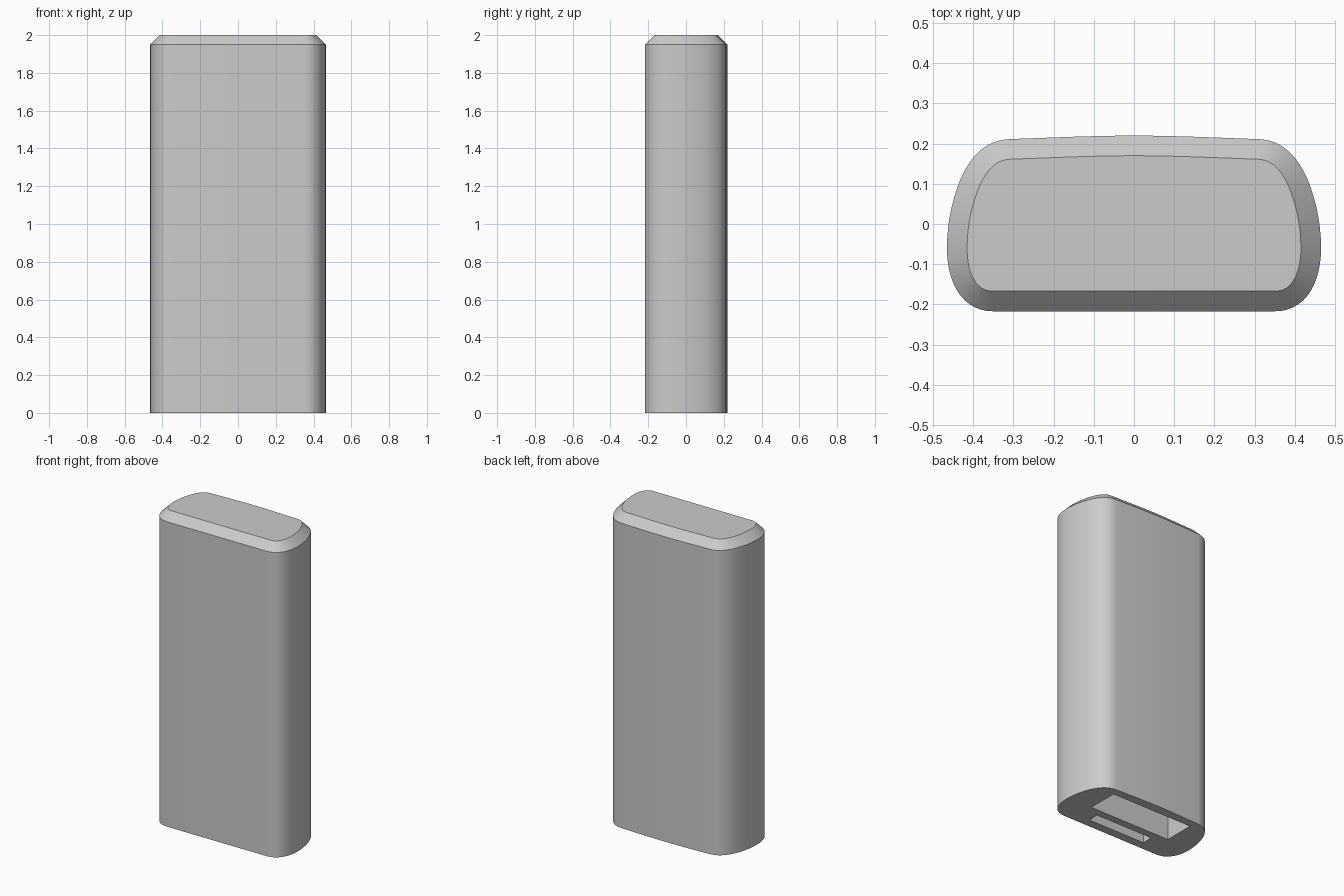
import bpy, bmesh
from mathutils import Vector
from mathutils.geometry import interpolate_bezier

if "Cube" in bpy.data.objects:
    bpy.data.objects.remove(bpy.data.objects["Cube"], do_unlink=True)

HEIGHT, CHAMFER = 2.0, 0.05

grey = bpy.data.materials.new("plain grey")
grey.use_nodes = True
grey.diffuse_color = (0.6, 0.6, 0.6, 1)
grey.node_tree.nodes["Principled BSDF"].inputs["Base Color"].default_value = (0.6, 0.6, 0.6, 1)


def add_object(name, bm):
    mesh = bpy.data.meshes.new(name)
    bm.to_mesh(mesh)
    bm.free()
    mesh.materials.append(grey)
    obj = bpy.data.objects.new(name, mesh)
    bpy.context.collection.objects.link(obj)
    return obj


def half_outline():
    """Right half of the cross-section, from back centre to front flat."""
    segments = [
        ((0, .22), (.10, .22), (.22, .214), (.31, .211), 5),
        ((.31, .211), (.36, .209), (.40, .18), (.43, .115), 12),
        ((.43, .115), (.453, .06), (.465, 0), (.465, -.06), 8),
        ((.465, -.06), (.465, -.15), (.425, -.217), (.35, -.217), 14),
    ]
    points = []
    for a, b, c, d, count in segments:
        curve = interpolate_bezier(*(Vector((x, y, 0)) for x, y in (a, b, c, d)), count)
        points += curve[1:] if points else curve
    return points


# Body: mirrored outline, extruded, with a chamfered top
right = half_outline()
left = [Vector((-p.x, p.y, 0)) for p in reversed(right[1:])]
bm = bmesh.new()
base = bm.faces.new([bm.verts.new(p) for p in right + left])
extruded = bmesh.ops.extrude_face_region(bm, geom=[base], use_keep_orig=True)["geom"]
top = next(g for g in extruded if isinstance(g, bmesh.types.BMFace))
bmesh.ops.translate(bm, verts=top.verts[:], vec=(0, 0, HEIGHT - CHAMFER))
bmesh.ops.recalc_face_normals(bm, faces=bm.faces[:])
bmesh.ops.inset_region(bm, faces=[top], thickness=CHAMFER, use_even_offset=True)
bmesh.ops.translate(bm, verts=top.verts[:], vec=(0, 0, CHAMFER))
body = add_object("cap_body", bm)


def cut_slot(name, width, y_front, y_back, depth):
    """Cut a rectangular pocket upward from the underside."""
    bm = bmesh.new()
    bmesh.ops.create_cube(bm, size=1)
    bmesh.ops.scale(bm, verts=bm.verts[:], vec=(width, y_back - y_front, 2 * depth))
    bmesh.ops.translate(bm, verts=bm.verts[:], vec=(0, (y_front + y_back) / 2, 0))
    cutter = add_object(name, bm)
    cutter.hide_render = True
    cut = body.modifiers.new(name, "BOOLEAN")
    cut.operation, cut.solver, cut.object = "DIFFERENCE", "EXACT", cutter
    bpy.ops.object.modifier_apply(modifier=cut.name)
    bpy.data.objects.remove(cutter, do_unlink=True)


bpy.ops.object.select_all(action="DESELECT")
body.select_set(True)
bpy.context.view_layer.objects.active = body

# Underside openings: wide plug slot and narrow front slot
cut_slot("plug_slot", .58, -.04, .16, .9)
cut_slot("narrow_slot", .41, -.16, -.09, .9)

bpy.ops.object.shade_smooth_by_angle(angle=.52)
